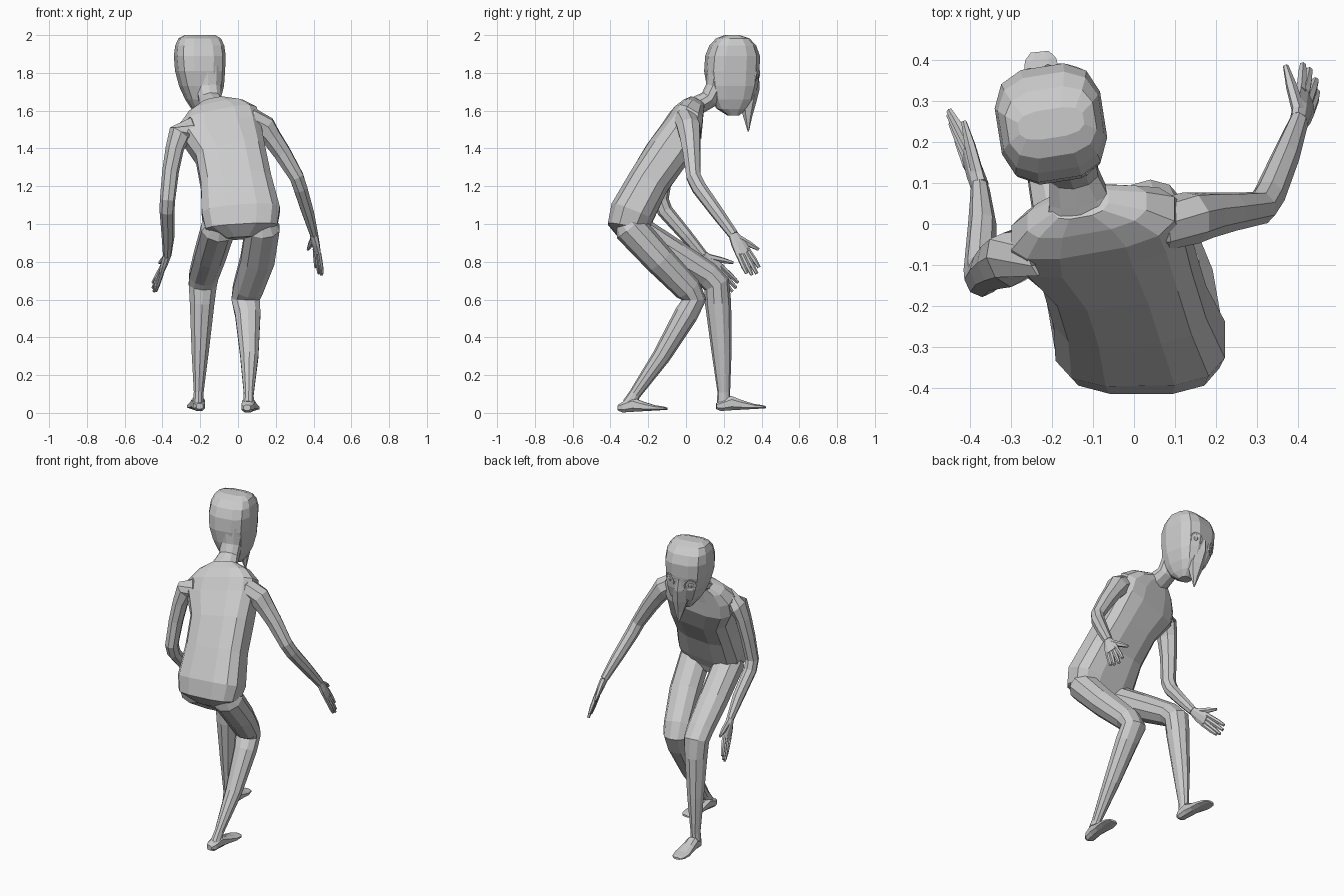
import bpy, bmesh, math
from mathutils import Vector as V, Matrix


def loft(name, rings, n=10, p=0.8):
    """Skin rings of (centre, side vector, depth vector, half width, half depth)."""
    bm = bmesh.new()
    loops = []
    grow = 1 / math.cos(math.pi / n) ** p
    for c, u, d, a, b in rings:
        loop = []
        for i in range(n):
            t = 2 * math.pi * (i + 0.5) / n
            cs, sn = math.cos(t), math.sin(t)
            x = math.copysign(abs(cs) ** p, cs) * a * grow
            y = math.copysign(abs(sn) ** p, sn) * b * grow
            loop.append(bm.verts.new(V(c) + V(u).normalized() * x + V(d).normalized() * y))
        loops.append(loop)
    for r, s in zip(loops, loops[1:]):
        for i in range(n):
            bm.faces.new((r[i], r[(i + 1) % n], s[(i + 1) % n], s[i]))
    bm.faces.new(loops[0][::-1])
    bm.faces.new(loops[-1])
    bmesh.ops.recalc_face_normals(bm, faces=bm.faces)
    me = bpy.data.meshes.new(name)
    bm.to_mesh(me)
    bm.free()
    ob = bpy.data.objects.new(name, me)
    bpy.context.collection.objects.link(ob)
    return ob


def tube(name, pts, side=(1, 0, 0), n=8):
    """Limb through points (x, y, z, half width along side, half depth)."""
    rings = []
    for i, q in enumerate(pts):
        c = V(q[:3])
        t = V((0, 0, 0))
        if i:
            t += (c - V(pts[i - 1][:3])).normalized()
        if i < len(pts) - 1:
            t += (V(pts[i + 1][:3]) - c).normalized()
        t.normalize()
        u = (V(side) - t * V(side).dot(t)).normalized()
        rings.append((c, u, t.cross(u), q[3], q[4]))
    return loft(name, rings, n, 1.0)


# torso: pelvis to collar, leaning forward with tilted shoulders
hip, sho = V((1, 0, 0.06)), V((0.965, 0.17, 0.19))
spec = [
    ((0.02, -0.29, 0.925), 0.09, 0.07, -0.1, 0),
    ((0.018, -0.31, 0.98), 0.19, 0.106, -0.2, 0),
    ((0.015, -0.285, 1.06), 0.207, 0.118, -0.4, 0.1),
    ((-0.01, -0.20, 1.22), 0.187, 0.11, -0.55, 0.3),
    ((-0.04, -0.10, 1.37), 0.185, 0.117, -0.58, 0.7),
    ((-0.09, -0.025, 1.49), 0.215, 0.105, -0.58, 1),
    ((-0.10, 0.002, 1.565), 0.205, 0.085, -0.6, 1),
    ((-0.115, 0.03, 1.615), 0.15, 0.062, -0.6, 1),
    ((-0.13, 0.055, 1.645), 0.07, 0.045, -0.6, 1),
]
loft("torso", [(c, hip.lerp(sho, k), (0, 1, s), a, b) for c, a, b, s, k in spec], 12, 0.68)

# neck: forward from the collar, then up into the back of the head
tube("neck", [(-0.12, 0.01, 1.60, 0.10, 0.05), (-0.135, 0.065, 1.63, 0.072, 0.048),
              (-0.147, 0.12, 1.66, 0.06, 0.047), (-0.155, 0.155, 1.72, 0.064, 0.05),
              (-0.165, 0.175, 1.82, 0.085, 0.065)], n=10)

# head: boxy egg turned slightly to its left
yaw = math.radians(9)
hu, hf = V((math.cos(yaw), math.sin(yaw), 0)), V((-math.sin(yaw), math.cos(yaw), 0))
head_o = V((-0.203, 0.25, 0))


def on_head(side, fwd, z):
    return head_o + hu * side + hf * fwd + V((max(0, 1.82 - z) * 0.1, 0, z))


prof = [(1.575, 0.22, 0.28, 0.035), (1.61, 0.165, 0.32, 0.062), (1.66, 0.135, 0.355, 0.088),
        (1.73, 0.115, 0.375, 0.112), (1.81, 0.102, 0.383, 0.125), (1.89, 0.108, 0.385, 0.13),
        (1.945, 0.13, 0.365, 0.124), (1.983, 0.165, 0.33, 0.108), (2.0, 0.21, 0.28, 0.08)]
loft("head", [(on_head(0, (a + b) / 2 - 0.25, z), hu, hf, w, (b - a) / 2)
              for z, a, b, w in prof], 12, 0.68)

# pointed beak with nostrils, and ringed eyes
loft("beak", [(on_head(0.005, f, z), hu, (hf.x, hf.y, -0.25), w, h) for f, z, w, h in
              [(0.105, 1.80, 0.022, 0.028), (0.092, 1.73, 0.042, 0.044), (0.074, 1.65, 0.048, 0.042),
               (0.075, 1.57, 0.026, 0.022), (0.08, 1.49, 0.003, 0.003)]], 6, 1.0)
for s in (-1, 1):
    face = (hf + hu * s * 0.45 + V((0, 0, -0.2))).normalized()
    rot = face.to_track_quat('Z', 'Y').to_matrix().to_4x4()
    ez = 1.775 + s * 0.008
    bpy.ops.mesh.primitive_torus_add(major_radius=0.034, minor_radius=0.007,
                                     major_segments=10, minor_segments=5)
    ring = bpy.context.object
    ring.name = "eye_ring"
    ring.matrix_world = Matrix.Translation(on_head(s * 0.063, 0.116, ez)) @ rot
    for nm, r, pos in (("eye", 0.02, (s * 0.062, 0.108, ez)),
                       ("nostril", 0.009, (s * 0.04, 0.09, 1.65))):
        bpy.ops.mesh.primitive_uv_sphere_add(segments=8, ring_count=6, radius=r,
                                             location=on_head(*pos))
        bpy.context.object.name = nm

# arms
tube("left_arm", [(-0.18, -0.04, 1.49, 0.04, 0.04), (-0.255, -0.066, 1.51, 0.06, 0.06),
                  (-0.31, -0.088, 1.475, 0.056, 0.064), (-0.335, -0.10, 1.40, 0.043, 0.056),
                  (-0.357, -0.115, 1.28, 0.04, 0.046),
                  (-0.373, -0.135, 1.13, 0.037, 0.041), (-0.376, -0.112, 1.07, 0.036, 0.039),
                  (-0.37, 0.0, 0.94, 0.032, 0.032), (-0.375, 0.09, 0.835, 0.02, 0.025)],
     (0.9, 0.4, 0.1))
tube("right_arm", [(0.0, -0.01, 1.53, 0.04, 0.04), (0.075, 0.0, 1.55, 0.062, 0.058),
                   (0.14, 0.015, 1.51, 0.062, 0.06), (0.18, 0.022, 1.455, 0.05, 0.053),
                   (0.235, 0.03, 1.375, 0.045, 0.045),
                   (0.31, 0.04, 1.25, 0.037, 0.038), (0.33, 0.07, 1.19, 0.036, 0.038),
                   (0.37, 0.165, 1.06, 0.031, 0.033), (0.402, 0.25, 0.945, 0.021, 0.026)],
     (0.8, -0.1, 0.5))


def hand(name, wrist, knuckle, spread, tips, thumb):
    w, k, s = V(wrist), V(knuckle), V(spread).normalized()
    m = w.lerp(k, 0.45)
    tube(name + "_palm", [(*w, 0.025, 0.02), (*m, 0.037, 0.018), (*k, 0.044, 0.012)], s)
    for i, t in enumerate(tips):
        a = k + s * (i - 1.5) * 0.022
        b = a.lerp(V(t), 0.6)
        tube(name + "_finger", [(*a.lerp(w, 0.1), 0.012, 0.011), (*b, 0.0115, 0.01),
                                (*t, 0.008, 0.007)], s, 6)
    a = w.lerp(k, 0.25) - s * 0.015
    tube(name + "_thumb", [(*a, 0.016, 0.014), (*a.lerp(V(thumb), 0.55), 0.014, 0.012),
                           (*thumb, 0.007, 0.006)], s, 6)


hand("right_hand", (0.402, 0.25, 0.945), (0.42, 0.305, 0.845), (0.37, -0.79, -0.48),
     [(0.412, 0.387, 0.77), (0.428, 0.375, 0.737), (0.443, 0.35, 0.73), (0.446, 0.322, 0.738)],
     (0.37, 0.385, 0.865))
hand("left_hand", (-0.375, 0.09, 0.835), (-0.405, 0.17, 0.75), (-0.1, -0.7, -0.7),
     [(-0.45, 0.275, 0.69), (-0.45, 0.265, 0.662), (-0.445, 0.245, 0.643), (-0.435, 0.225, 0.645)],
     (-0.415, 0.25, 0.795))

# legs
tube("right_leg", [(0.125, -0.33, 1.03, 0.06, 0.05), (0.13, -0.295, 0.98, 0.09, 0.085),
                   (0.103, -0.14, 0.81, 0.09, 0.078), (0.052, 0.01, 0.655, 0.08, 0.069),
                   (0.04, 0.043, 0.60, 0.075, 0.062), (0.052, 0.0, 0.52, 0.067, 0.06),
                   (0.06, -0.13, 0.30, 0.048, 0.046), (0.057, -0.27, 0.10, 0.026, 0.03),
                   (0.055, -0.305, 0.045, 0.029, 0.033)], n=10)
tube("left_leg", [(-0.095, -0.33, 1.02, 0.06, 0.05), (-0.105, -0.285, 0.975, 0.088, 0.085),
                  (-0.148, -0.06, 0.835, 0.084, 0.078), (-0.181, 0.115, 0.728, 0.077, 0.067),
                  (-0.187, 0.162, 0.68, 0.074, 0.068), (-0.19, 0.17, 0.58, 0.065, 0.066),
                  (-0.20, 0.188, 0.33, 0.046, 0.051), (-0.208, 0.20, 0.11, 0.026, 0.032),
                  (-0.21, 0.198, 0.05, 0.029, 0.033)], n=10)


# feet: heel to toe wedges
def foot(name, heel, toe, z0):
    h, f = V((*heel, z0)), V((*toe, z0))
    side = V((f.y - h.y, h.x - f.x, 0))
    rings = [(0, 0.018, 0.015), (0.1, 0.032, 0.028), (0.3, 0.035, 0.038), (0.5, 0.038, 0.026),
             (0.75, 0.046, 0.014), (0.93, 0.038, 0.009), (1, 0.022, 0.006)]
    loft(name, [(h.lerp(f, t) + V((0, 0, b * 1.03 + (0.012 if t == 0 else t * 0.016))), side,
                 (0, 0, 1), a, b) for t, a, b in rings], 8)


foot("right_foot", (0.048, -0.36), (0.074, -0.10), 0.0)
foot("left_foot", (-0.203, 0.16), (-0.23, 0.42), 0.008)
